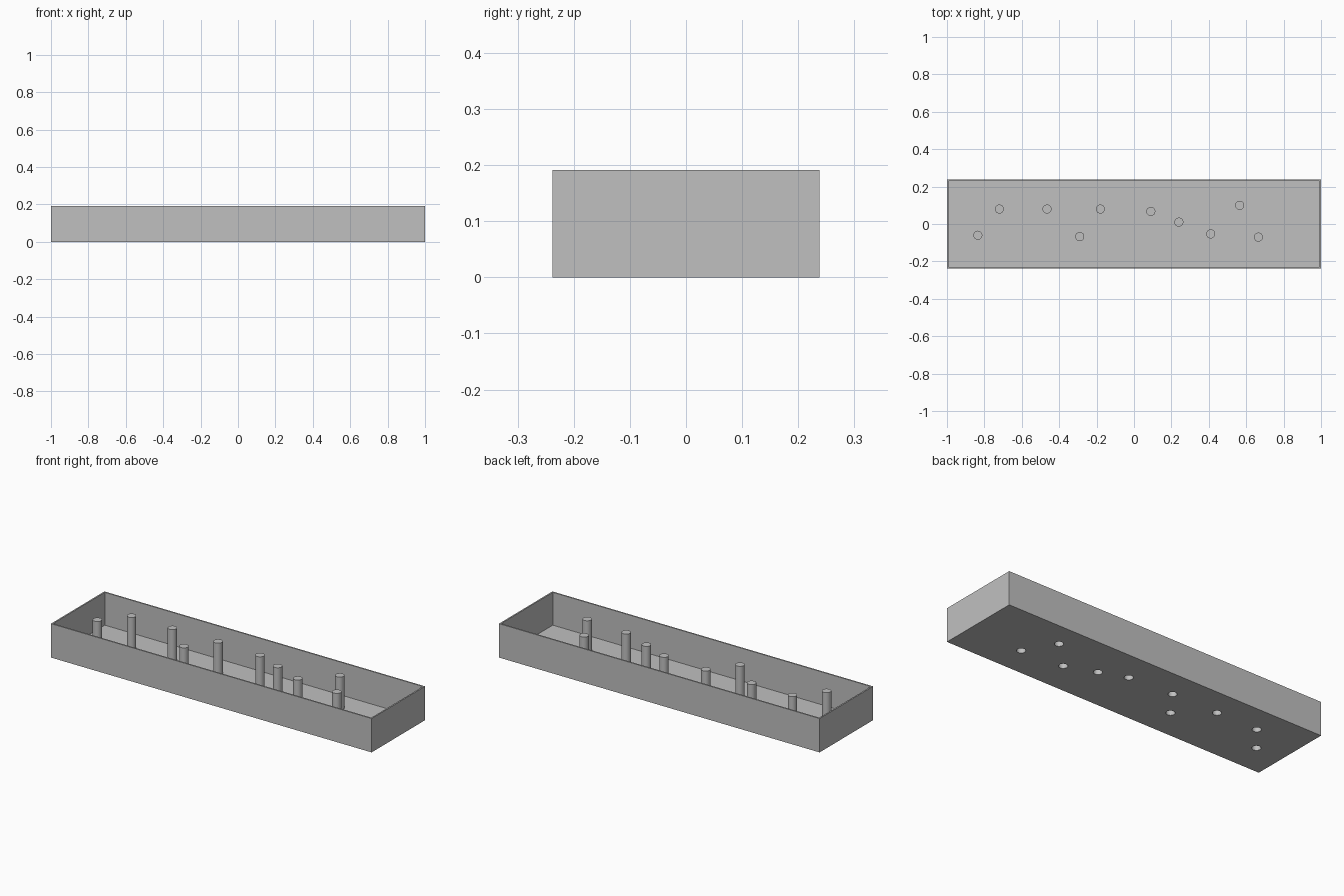
import bpy
import bmesh
import math
from mathutils import Matrix

LENGTH, WIDTH, HEIGHT = 2.0, 0.476, 0.191
WALL, FLOOR = 0.008, 0.006
PIN_RADIUS, PIN_SKIN, PIN_TOP, SIDES = 0.024, 0.001, 0.19, 32
PIN_SPOTS = [(-0.835, -0.06), (-0.72, 0.08), (-0.465, 0.08), (-0.29, -0.067),
             (-0.18, 0.08), (0.09, 0.067), (0.24, 0.01), (0.41, -0.053),
             (0.565, 0.10), (0.665, -0.07)]

default_cube = bpy.data.objects.get("Cube")
if default_cube:
    bpy.data.objects.remove(default_cube, do_unlink=True)

grey = bpy.data.materials.new("plain_grey")
grey.use_nodes = True
grey.diffuse_color = (0.53, 0.53, 0.53, 1)
grey.node_tree.nodes["Principled BSDF"].inputs["Base Color"].default_value = grey.diffuse_color


def make_object(name, bm):
    mesh = bpy.data.meshes.new(name)
    bm.to_mesh(mesh)
    bm.free()
    mesh.materials.append(grey)
    obj = bpy.data.objects.new(name, mesh)
    bpy.context.collection.objects.link(obj)
    return obj


def select_only(obj):
    bpy.ops.object.select_all(action='DESELECT')
    obj.select_set(True)
    bpy.context.view_layer.objects.active = obj


# Tray: a box whose top is inset for the walls and pushed down to the floor
bm = bmesh.new()
bmesh.ops.create_cube(bm, size=1, matrix=Matrix.Translation((0, 0, HEIGHT / 2))
                      @ Matrix.Diagonal((LENGTH, WIDTH, HEIGHT, 1)))
top = max(bm.faces, key=lambda f: f.calc_center_median().z)
bmesh.ops.inset_region(bm, faces=[top], thickness=WALL, use_even_offset=True)
cavity = bmesh.ops.extrude_discrete_faces(bm, faces=[top])["faces"][0]
bmesh.ops.translate(bm, verts=cavity.verts, vec=(0, 0, FLOOR - HEIGHT))
tray = make_object("tray", bm)

# Round holes through the floor, one under each pin
bm = bmesh.new()
for x, y in PIN_SPOTS:
    bmesh.ops.create_cone(bm, cap_ends=True, segments=SIDES, radius1=PIN_RADIUS,
                          radius2=PIN_RADIUS, depth=0.1,
                          matrix=Matrix.Translation((x, y, 0)))
drills = make_object("floor_drills", bm)
drills.hide_render = True
cut = tray.modifiers.new("floor_holes", 'BOOLEAN')
cut.operation = 'DIFFERENCE'
cut.solver = 'EXACT'
cut.object = drills
select_only(tray)
bpy.ops.object.modifier_apply(modifier=cut.name)
bpy.data.objects.remove(drills, do_unlink=True)


# Pins: hollow posts, closed on top and open underneath
def make_pin(name, x, y):
    inner = PIN_RADIUS - PIN_SKIN
    profile = [(inner, PIN_TOP - PIN_SKIN), (inner, 0),
               (PIN_RADIUS, 0), (PIN_RADIUS, PIN_TOP)]
    bm = bmesh.new()
    rings = [[bm.verts.new((r * math.cos(math.tau * i / SIDES),
                            r * math.sin(math.tau * i / SIDES), z))
              for i in range(SIDES)] for r, z in profile]
    for low, high in zip(rings, rings[1:]):
        for i in range(SIDES):
            j = (i + 1) % SIDES
            bm.faces.new((low[i], low[j], high[j], high[i]))
    bm.faces.new(rings[-1])
    bm.faces.new(rings[0][::-1])
    bmesh.ops.recalc_face_normals(bm, faces=bm.faces)
    pin = make_object(name, bm)
    pin.location = (x, y, 0)
    select_only(pin)
    bpy.ops.object.shade_smooth_by_angle(angle=math.radians(35))


for number, (x, y) in enumerate(PIN_SPOTS, 1):
    make_pin(f"pin_{number}", x, y)
